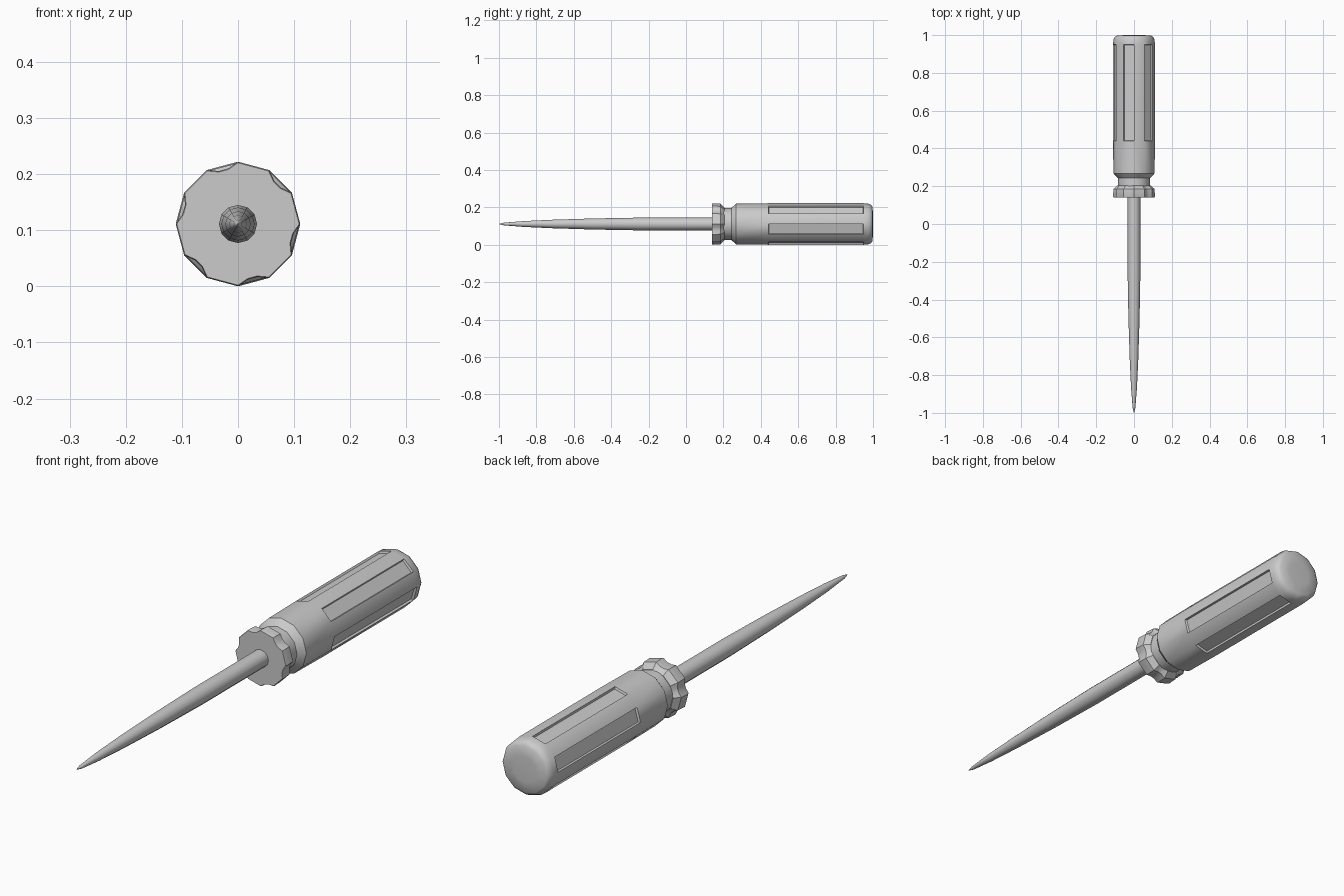
import bpy, bmesh
from math import radians, cos, sin

if "Cube" in bpy.data.objects:
    bpy.data.objects.remove(bpy.data.objects["Cube"])

CZ = 0.111          # height of the tool axis
SIDES = 12


def lathe(name, profile, ring):
    """Sweep (y, radius) stations through a cross-section of (angle, factor)."""
    bm = bmesh.new()
    n = len(ring)
    rows = [[bm.verts.new((r * f * cos(radians(a)), y, CZ + r * f * sin(radians(a))))
             for a, f in ring] for y, r in profile]
    sides = {}
    for i in range(len(rows) - 1):
        for k in range(n):
            j = (k + 1) % n
            sides[i, k] = bm.faces.new((rows[i][k], rows[i + 1][k],
                                        rows[i + 1][j], rows[i][j]))
    bm.faces.new(rows[0])
    bm.faces.new(rows[-1][::-1])
    bmesh.ops.recalc_face_normals(bm, faces=bm.faces)
    return name, bm, sides


def finish(name, bm, angle):
    mesh = bpy.data.meshes.new(name)
    bm.to_mesh(mesh)
    bm.free()
    ob = bpy.data.objects.new(name, mesh)
    bpy.context.collection.objects.link(ob)
    bpy.ops.object.select_all(action='DESELECT')
    ob.select_set(True)
    bpy.context.view_layer.objects.active = ob
    bpy.ops.object.shade_smooth_by_angle(angle=radians(angle))


round_ring = [(360 / SIDES * k, 1.0) for k in range(SIDES)]

# Handle with neck, straight grip and domed butt
grip = [(0.185, 0.086), (0.243, 0.086), (0.268, 0.109), (0.44, 0.111), (0.95, 0.111),
        (0.975, 0.109), (0.99, 0.102), (0.997, 0.092), (1.0, 0.05)]
name, bm, sides = lathe("handle", grip, round_ring)
# Grip grooves sunk into every other side
grooves = [sides[3, k] for k in range(1, SIDES, 2)]
bmesh.ops.inset_individual(bm, faces=grooves, thickness=0.003, depth=-0.008,
                           use_even_offset=True)
finish(name, bm, 35)

# Guard collar, scalloped on the same sides as the grooves
scallop = []
for k in range(SIDES):
    scallop.append((30 * k, 1.0))
    if k % 2:
        scallop += [(30 * k + 10, 0.905), (30 * k + 20, 0.905)]
finish(*lathe("guard_collar", [(0.14, 0.109), (0.145, 0.111), (0.185, 0.109),
                               (0.205, 0.088)], scallop)[:2], 30)

# Tapered steel spike
spike = [(-1.0, 0.0008), (-0.975, 0.007), (-0.87, 0.0155), (-0.72, 0.0225),
         (-0.5, 0.0295), (-0.25, 0.034), (0.16, 0.034)]
finish(*lathe("spike", spike, round_ring)[:2], 35)
